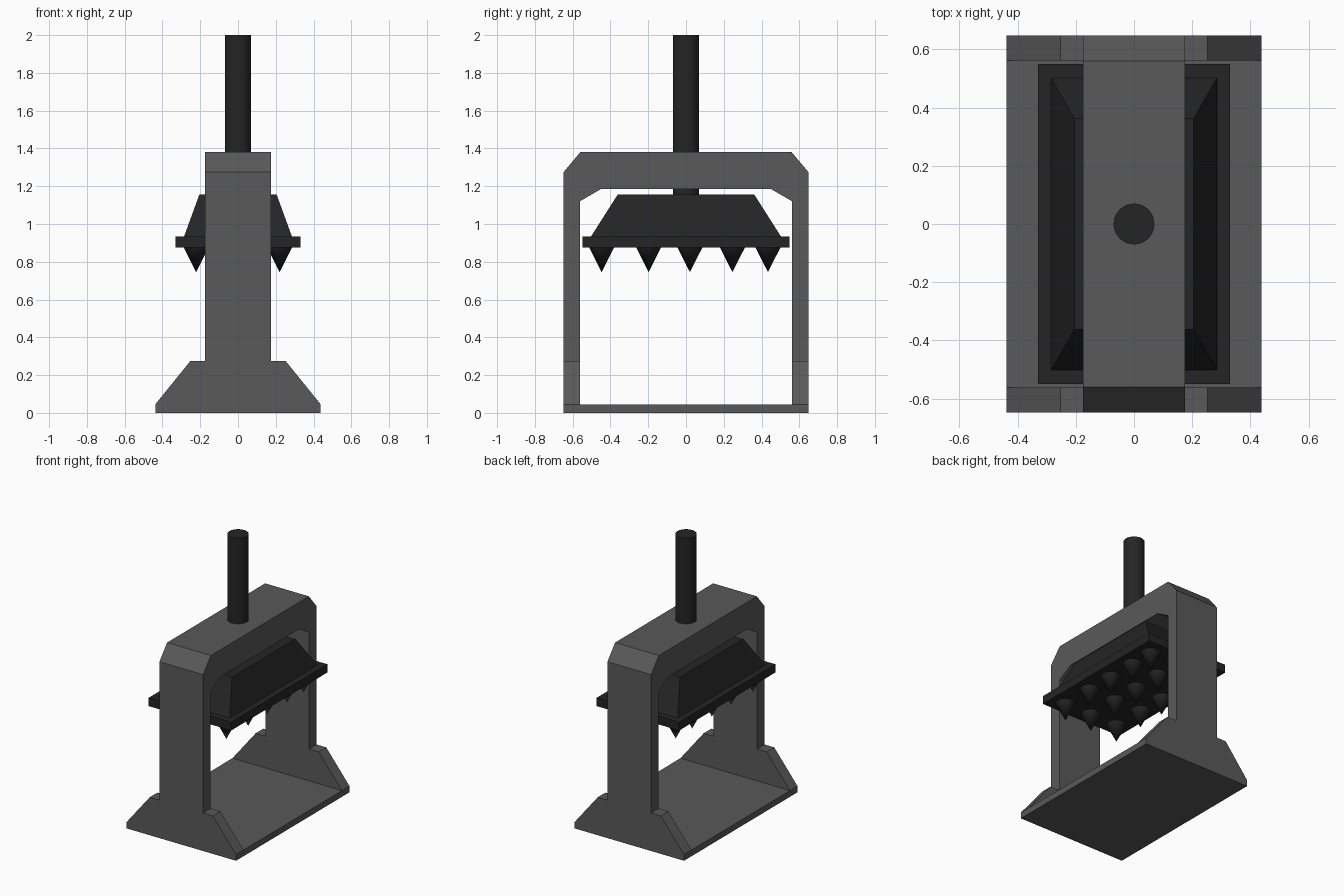
import bpy, bmesh
from mathutils import Vector

cube = bpy.data.objects.get("Cube")
if cube:
    bpy.data.objects.remove(cube)


def material(name, rgb):
    mat = bpy.data.materials.new(name)
    mat.use_nodes = True
    mat.diffuse_color = (*rgb, 1)
    mat.node_tree.nodes["Principled BSDF"].inputs["Base Color"].default_value = (*rgb, 1)
    return mat


FRAME = material("grey steel", (0.1, 0.1, 0.1))
PRESS = material("black iron", (0.018, 0.018, 0.018))


def finish(name, bm, mat):
    bmesh.ops.recalc_face_normals(bm, faces=bm.faces)
    mesh = bpy.data.meshes.new(name)
    bm.to_mesh(mesh)
    bm.free()
    mesh.materials.append(mat)
    obj = bpy.data.objects.new(name, mesh)
    bpy.context.collection.objects.link(obj)
    return obj


def extrude_profile(name, points, offset, mat):
    """Extrude a flat outline of 3D points along an offset."""
    bm = bmesh.new()
    face = bm.faces.new([bm.verts.new(p) for p in points])
    new = bmesh.ops.extrude_face_region(bm, geom=[face])["geom"]
    moved = [v for v in new if isinstance(v, bmesh.types.BMVert)]
    bmesh.ops.translate(bm, verts=moved, vec=Vector(offset))
    return finish(name, bm, mat)


def block(name, half_x, half_y, z0, z1, mat, top_x=None, top_y=None):
    """Box whose top may be narrower than its base."""
    bm = bmesh.new()
    bmesh.ops.create_cube(bm, size=2)
    for v in bm.verts:
        top = v.co.z > 0
        v.co.x *= top_x if top and top_x else half_x
        v.co.y *= top_y if top and top_y else half_y
        v.co.z = z1 if top else z0
    return finish(name, bm, mat)


def cone(name, x, y, z0, z1, r0, r1, sides, mat):
    bm = bmesh.new()
    bmesh.ops.create_cone(bm, cap_ends=True, segments=sides, radius1=r0,
                          radius2=r1, depth=z1 - z0)
    bmesh.ops.translate(bm, verts=bm.verts, vec=(x, y, (z0 + z1) / 2))
    obj = finish(name, bm, mat)
    bpy.ops.object.select_all(action="DESELECT")
    obj.select_set(True)
    bpy.context.view_layer.objects.active = obj
    bpy.ops.object.shade_smooth_by_angle()
    return obj


OUT, IN, WIDE, FOOT = 0.648, 0.562, 0.175, 0.275

# Arched frame: half outline mirrored across y, extruded along x
half = [(IN, FOOT), (OUT, FOOT), (OUT, 1.275), (0.56, 1.38)]
inner = [(0.45, 1.185), (IN, 1.12)]
arch = half + [(-y, z) for y, z in reversed(half)]
arch += [(-y, z) for y, z in reversed(inner)] + inner
extrude_profile("arch_frame", [(-WIDE, y, z) for y, z in arch], (2 * WIDE, 0, 0), FRAME)

# Flared feet and the base plate between them
foot = [(0.438, 0), (0.438, 0.045), (0.252, FOOT)]
foot += [(-x, z) for x, z in reversed(foot)]
for name, y in (("front_foot", -OUT), ("back_foot", IN)):
    extrude_profile(name, [(x, y, z) for x, z in foot], (0, OUT - IN, 0), FRAME)
block("base_plate", 0.438, IN, 0, 0.045, FRAME)

# Press head hanging from the rod
cone("press_rod", 0, 0, 1.15, 2, 0.07, 0.07, 32, PRESS)
block("press_head", 0.285, 0.502, 0.935, 1.155, PRESS, 0.205, 0.362)
block("press_plate", 0.33, 0.549, 0.875, 0.935, PRESS)

# Three rows of spikes pointing down
for i, x in enumerate((-0.222, 0, 0.22)):
    for j, y in enumerate((-0.447, -0.198, 0.021, 0.246, 0.434)):
        cone(f"spike_{i}_{j}", x, y, 0.745, 0.876, 0, 0.066, 32, PRESS)
